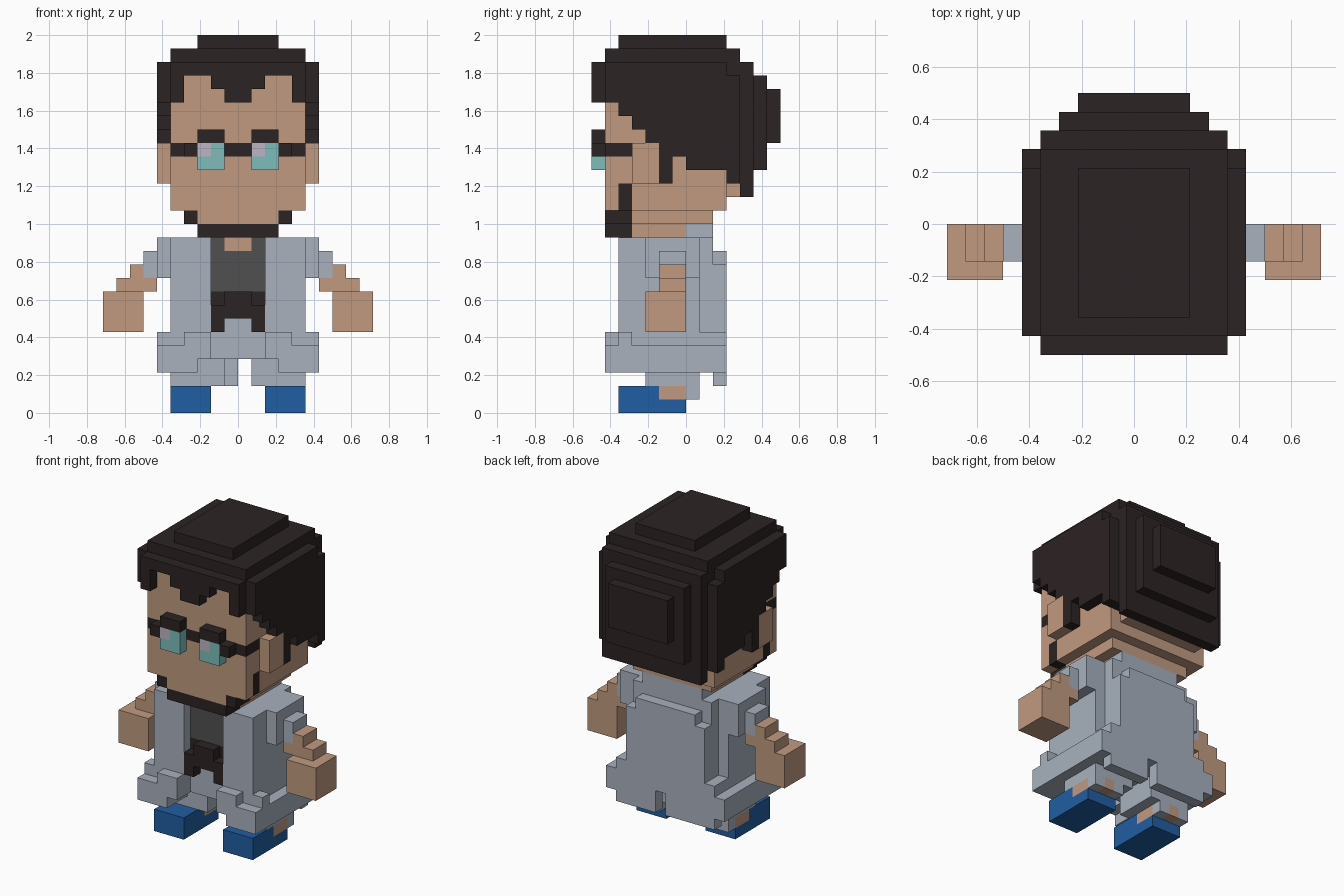
import bpy
import bmesh
from mathutils import Vector

if "Cube" in bpy.data.objects:
    bpy.data.objects.remove(bpy.data.objects["Cube"], do_unlink=True)

U = 1 / 14  # edge of one block; the figure is 28 blocks tall
PALETTE = {
    "hair_dark": (44, 35, 35), "skin": (193, 154, 128), "robe_grey": (168, 177, 190),
    "shirt_grey": (80, 80, 80), "shoe_blue": (32, 94, 163),
    "lens_teal": (124, 190, 188), "lens_glint": (190, 180, 196),
}


def linear(c):
    c /= 255
    return c / 12.92 if c <= 0.04045 else ((c + 0.055) / 1.055) ** 2.4


mats = {}
for name, rgb in PALETTE.items():
    m = bpy.data.materials.new(name)
    m.use_nodes = True
    col = (*[linear(c) for c in rgb], 1)
    m.diffuse_color = col
    bsdf = m.node_tree.nodes["Principled BSDF"]
    bsdf.inputs["Base Color"].default_value = col
    bsdf.inputs["Roughness"].default_value = 0.9
    mats[name] = m

grid = {}  # block -> (part, colour); later boxes overwrite earlier ones


def box(part, colour, x, y, z, mirror=False):
    """Fill a box of blocks; colour None carves. mirror repeats it at -x."""
    for i in range(*x):
        for j in range(*y):
            for k in range(*z):
                for c in ([i, -1 - i] if mirror else [i]):
                    if colour is None:
                        grid.pop((c, j, k), None)
                    else:
                        grid[c, j, k] = (part, colour)


HAIR, SKIN, ROBE = "hair_dark", "skin", "robe_grey"

# Shoes, ankles and trouser legs
box("shoes", "shoe_blue", (2, 5), (-5, 0), (0, 2), True)
box("legs", ROBE, (1, 5), (-3, 1), (2, 5), True)
box("legs", ROBE, (2, 5), (0, 1), (1, 2), True)
box("legs", SKIN, (2, 5), (-2, 0), (1, 2), True)
box("legs", SKIN, (3, 4), (0, 1), (1, 2), True)

# Robe: torso, flared hem, front flaps, back panel with a slit
box("robe", ROBE, (0, 5), (-5, 1), (6, 13), True)
box("robe", ROBE, (0, 4), (1, 2), (6, 13), True)
box("robe", ROBE, (0, 6), (-5, 2), (4, 6), True)
box("robe", ROBE, (3, 6), (-5, 2), (3, 4), True)
box("robe", None, (4, 6), (-4, 2), (5, 6), True)
box("robe", ROBE, (0, 5), (-4, 2), (5, 6), True)
box("robe", ROBE, (3, 6), (-6, -5), (3, 5), True)
box("robe", ROBE, (2, 4), (-6, -5), (4, 6), True)
box("robe", ROBE, (0, 3), (2, 3), (2, 12), True)
box("robe", ROBE, (3, 4), (2, 3), (2, 11), True)
box("robe", ROBE, (4, 5), (2, 3), (2, 6), True)
box("robe", ROBE, (5, 6), (2, 3), (3, 5), True)
box("robe", None, (0, 1), (2, 3), (2, 4))
box("robe", ROBE, (0, 3), (0, 2), (13, 14), True)
# Shoulders and sleeves
box("robe", ROBE, (5, 6), (-3, 1), (10, 13), True)
box("robe", ROBE, (6, 7), (-2, 0), (10, 12), True)

# Open front with shirt, neck and dark belt
box("robe", None, (0, 2), (-6, -4), (4, 13), True)
box("shirt", "shirt_grey", (0, 2), (-4, -2), (9, 13), True)
box("neck", SKIN, (0, 1), (-4, -2), (12, 13), True)
box("belt", HAIR, (0, 2), (-4, -3), (6, 9), True)
box("belt", HAIR, (0, 1), (-5, -4), (7, 9), True)
box("belt", HAIR, (1, 2), (-5, -4), (6, 8), True)
box("robe", ROBE, (0, 1), (-4, -3), (6, 7), True)

# Arms and hands
box("arms", SKIN, (6, 9), (-2, 0), (9, 10), True)
box("arms", SKIN, (7, 8), (-2, 0), (10, 11), True)
box("hands", SKIN, (7, 10), (-3, 0), (6, 9), True)

# Head: skull, stepped jaw, nape and ears
box("head", SKIN, (0, 5), (-6, 3), (15, 26), True)
box("head", SKIN, (0, 4), (-6, 2), (14, 15), True)
box("head", SKIN, (0, 3), (-5, 0), (13, 14), True)
box("head", SKIN, (0, 4), (3, 4), (16, 20), True)
box("head", SKIN, (5, 6), (-4, -2), (17, 20), True)

# Beard
box("beard", HAIR, (0, 3), (-6, -5), (13, 14), True)
box("beard", HAIR, (2, 3), (-5, -4), (13, 14), True)
box("beard", HAIR, (3, 4), (-6, -4), (14, 15), True)
box("beard", HAIR, (4, 5), (-5, -4), (15, 17), True)

# Hair sides: lower edge of each slice from front to back
for y, low in zip(range(-6, 4), (23, 22, 21, 20, 17, 19, 18, 18, 18, 17)):
    box("hair", HAIR, (5, 6), (y, y + 1), (low, 25 if y == 3 else 26), True)
# Hair crown and stepped back
box("hair", HAIR, (0, 3), (-5, 3), (27, 28), True)
box("hair", HAIR, (0, 5), (-6, 4), (26, 27), True)
box("hair", HAIR, (0, 5), (-6, 4), (25, 26), True)
box("hair", HAIR, (0, 5), (3, 4), (17, 26), True)
box("hair", HAIR, (0, 5), (4, 5), (16, 26), True)
box("hair", HAIR, (0, 4), (5, 6), (18, 25), True)
box("hair", HAIR, (0, 3), (6, 7), (20, 24), True)
# Fringe: lower edge of each column from the middle outwards
for x, low in enumerate((23, 24, 25, 25, 23)):
    box("hair", HAIR, (x, x + 1), (-7, -6), (low, 26), True)

# Glasses: bar, temples, rims and lenses with a glint
box("glasses", HAIR, (0, 5), (-6, -5), (19, 20), True)
box("glasses", HAIR, (4, 5), (-5, -4), (19, 20), True)
box("glasses", HAIR, (3, 4), (-7, -6), (19, 20), True)
box("glasses", HAIR, (1, 3), (-7, -6), (20, 21), True)
box("glasses", "lens_teal", (1, 3), (-7, -6), (18, 20), True)
for x in (-3, 1):
    box("glasses", "lens_glint", (x, x + 1), (-7, -6), (19, 20))

# Skin the blocks: one mesh per part, keeping exposed faces only
AXES = [Vector(a) for a in ((1, 0, 0), (0, 1, 0), (0, 0, 1))]
for part in sorted({p for p, _ in grid.values()}):
    bm = bmesh.new()
    names = sorted({c for p, c in grid.values() if p == part})
    for cell, (p, colour) in grid.items():
        if p != part:
            continue
        centre = Vector(cell) + Vector((0.5, 0.5, 0.5))
        for a in range(3):
            for s in (1, -1):
                n = AXES[a] * s
                if tuple(int(v) for v in Vector(cell) + n) in grid:
                    continue
                u, v = AXES[(a + 1) % 3] / 2, AXES[(a + 2) % 3] * s / 2
                mid = centre + n / 2
                face = bm.faces.new([bm.verts.new(q * U) for q in
                                     (mid - u - v, mid + u - v, mid + u + v, mid - u + v)])
                face.material_index = names.index(colour)
    bmesh.ops.remove_doubles(bm, verts=bm.verts, dist=1e-4)
    # Merge flat areas of one colour
    bmesh.ops.dissolve_limit(bm, angle_limit=0.01, verts=bm.verts, edges=bm.edges,
                             delimit={"MATERIAL"})
    mesh = bpy.data.meshes.new(part)
    bm.to_mesh(mesh)
    bm.free()
    for n in names:
        mesh.materials.append(mats[n])
    bpy.context.scene.collection.objects.link(bpy.data.objects.new(part, mesh))
